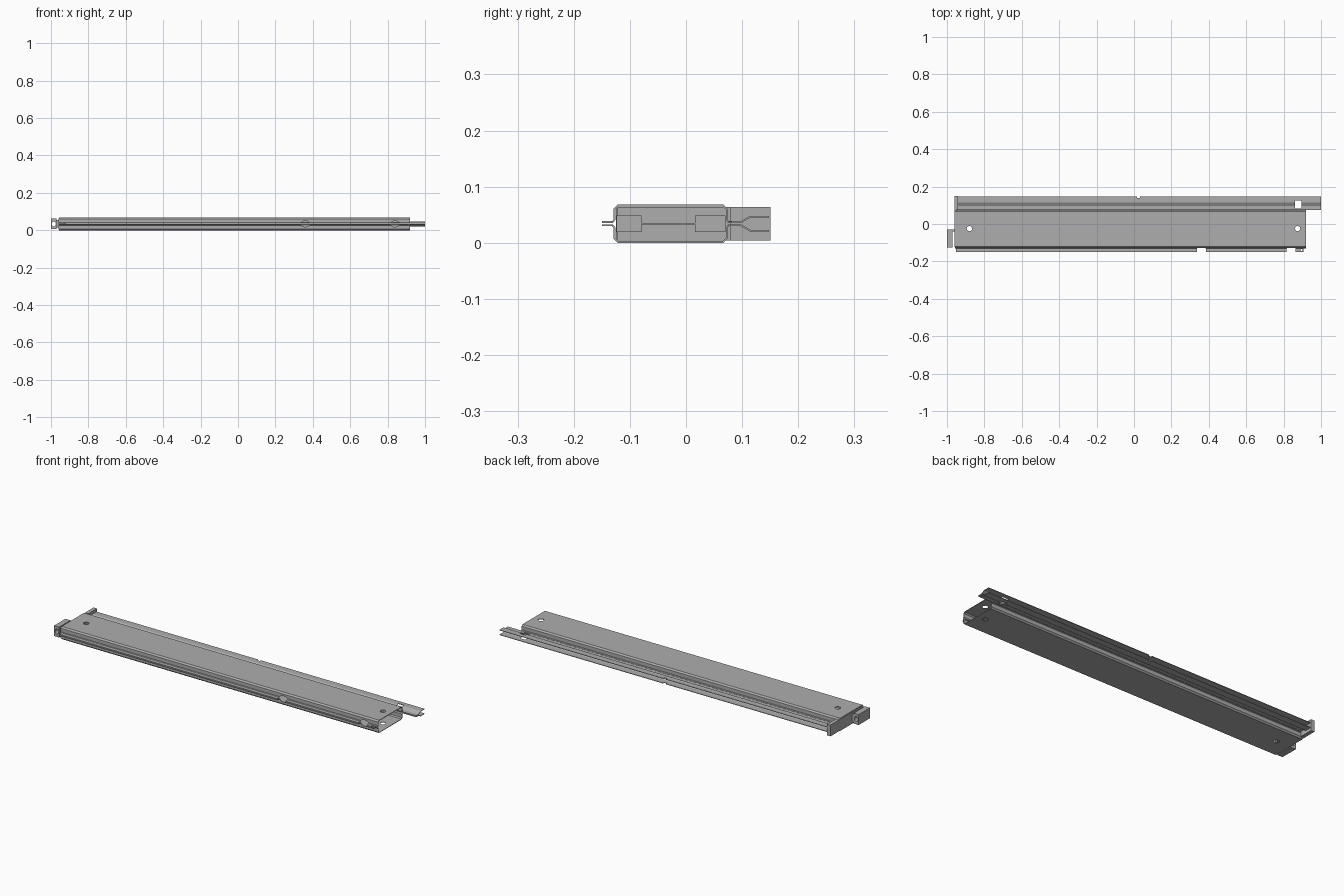
import bpy, bmesh, math
from mathutils import Vector, Matrix

cube = bpy.data.objects.get("Cube")
if cube:
    bpy.data.objects.remove(cube, do_unlink=True)

steel = bpy.data.materials.new("grey_steel")
steel.use_nodes = True
GREY = (0.42, 0.42, 0.42, 1)
steel.diffuse_color = GREY
steel.node_tree.nodes["Principled BSDF"].inputs["Base Color"].default_value = GREY

MID = 0.034      # height of the seam
SHEET = 0.003    # metal thickness


def finish(name, bm):
    bmesh.ops.recalc_face_normals(bm, faces=bm.faces)
    mesh = bpy.data.meshes.new(name)
    bm.to_mesh(mesh)
    bm.free()
    mesh.materials.append(steel)
    ob = bpy.data.objects.new(name, mesh)
    bpy.context.scene.collection.objects.link(ob)
    return ob


def box(name, x, y, z):
    bm = bmesh.new()
    bmesh.ops.create_cube(bm, size=1)
    lo, hi = zip(x, y, z)
    for v in bm.verts:
        v.co = [a + (b - a) * (c + 0.5) for a, b, c in zip(lo, hi, v.co)]
    return finish(name, bm)


def cylinder(name, centre, rx, ry, depth, along_y=False):
    bm = bmesh.new()
    bmesh.ops.create_cone(bm, cap_ends=True, segments=24, radius1=1, radius2=1, depth=depth)
    m = Matrix.Diagonal((rx, ry, 1, 1))
    if along_y:
        m = Matrix.Rotation(math.pi / 2, 4, 'X') @ m
    bmesh.ops.transform(bm, matrix=Matrix.Translation(centre) @ m, verts=bm.verts)
    return finish(name, bm)


def folded_sheet(name, path, x0, x1, side):
    """Thicken a (y, height above seam) path and extrude it along x."""
    pts = [Vector(p) for p in path]
    left, right = [], []
    for i, p in enumerate(pts):
        dirs = []
        if i > 0:
            dirs.append((p - pts[i - 1]).normalized())
        if i < len(pts) - 1:
            dirs.append((pts[i + 1] - p).normalized())
        normals = [Vector((-d.y, d.x)) for d in dirs]
        n = sum(normals, Vector((0, 0))).normalized()
        n = n * (SHEET / 2 / n.dot(normals[0]))
        left.append(p + n)
        right.append(p - n)
    bm = bmesh.new()
    face = bm.faces.new([bm.verts.new((x0, q.x, MID + side * q.y)) for q in left + right[::-1]])
    ext = bmesh.ops.extrude_face_region(bm, geom=[face])
    moved = [g for g in ext["geom"] if isinstance(g, bmesh.types.BMVert)]
    bmesh.ops.translate(bm, vec=(x1 - x0, 0, 0), verts=moved)
    return finish(name, bm)


def cut(ob, cutters):
    for c in cutters:
        mod = ob.modifiers.new("cut", 'BOOLEAN')
        mod.operation = 'DIFFERENCE'
        mod.solver = 'EXACT'
        mod.object = c
        bpy.context.view_layer.objects.active = ob
        bpy.ops.object.modifier_apply(modifier=mod.name)


# Two folded shells, meeting in a flange at the front seam
shell_path = [(-0.15, 0.003), (-0.131, 0.003), (-0.1275, 0.007), (-0.1275, 0.026),
              (-0.121, 0.0325), (0.066, 0.0325), (0.0725, 0.026), (0.0725, 0.007),
              (0.076, 0.003), (0.082, 0.003)]
# Forked rail along the back
rail_path = [(0.076, 0.0025), (0.097, 0.0025), (0.115, 0.0125), (0.148, 0.0125)]

shell_cuts = [
    cylinder("screw_cutter_a", (-0.88, -0.025, MID), 0.014, 0.014, 0.2),
    cylinder("screw_cutter_b", (0.875, -0.025, MID), 0.014, 0.014, 0.2),
    cylinder("lens_cutter_a", (0.36, -0.15, MID), 0.025, 0.016, 0.08, True),
    cylinder("lens_cutter_b", (0.84, -0.15, MID), 0.025, 0.016, 0.08, True),
    box("flange_end_cutter", (0.907, 0.95), (-0.2, -0.1315), (-0.1, 0.2)),
    box("flange_start_cutter", (-1, -0.953), (-0.2, -0.1315), (-0.1, 0.2)),
    cylinder("flange_hole_cutter", (0.895, -0.14, MID), 0.006, 0.006, 0.2),
]
rail_cuts = [
    box("rail_slot_cutter", (0.862, 0.895), (0.083, 0.125), (-0.1, 0.2)),
    box("rail_notch_cutter", (0.015, 0.031), (0.139, 0.2), (-0.1, 0.2)),
]
slot = rail_cuts[0]

for label, side in (("upper", 1), ("lower", -1)):
    shell = folded_sheet(label + "_shell", shell_path, -0.958, 0.92, side)
    cut(shell, shell_cuts)
    rail = folded_sheet(label + "_rail", rail_path, -0.945, 1.0, side)
    cut(rail, rail_cuts)

# End cap closing the left-hand end, with tongues reaching inside
box("end_cap", (-0.96, -0.95), (-0.122, 0.151), (0.004, 0.064))
box("rail_stop", (-0.96, -0.94), (0.078, 0.151), (0.004, 0.064))
for label, y in (("front", (-0.124, -0.079)), ("rear", (0.016, 0.07))):
    box(label + "_tongue", (-0.951, -0.92), y, (MID - 0.015, MID + 0.015))
box("seam_rib", (-0.951, -0.92), (-0.079, 0.016), (MID - 0.001, MID + 0.001))

# Bracket outside the end cap, drilled lengthwise
bracket = box("end_bracket", (-1.0, -0.97), (-0.125, -0.03), (0.006, 0.062))
drill = cylinder("bracket_cutter", (-0.985, -0.08, MID), 0.011, 0.013, 0.2, True)
cut(bracket, [drill])
box("bracket_link", (-0.971, -0.959), (-0.04, -0.03), (0.014, 0.054))

for c in shell_cuts + rail_cuts + [drill]:
    bpy.data.objects.remove(c, do_unlink=True)
